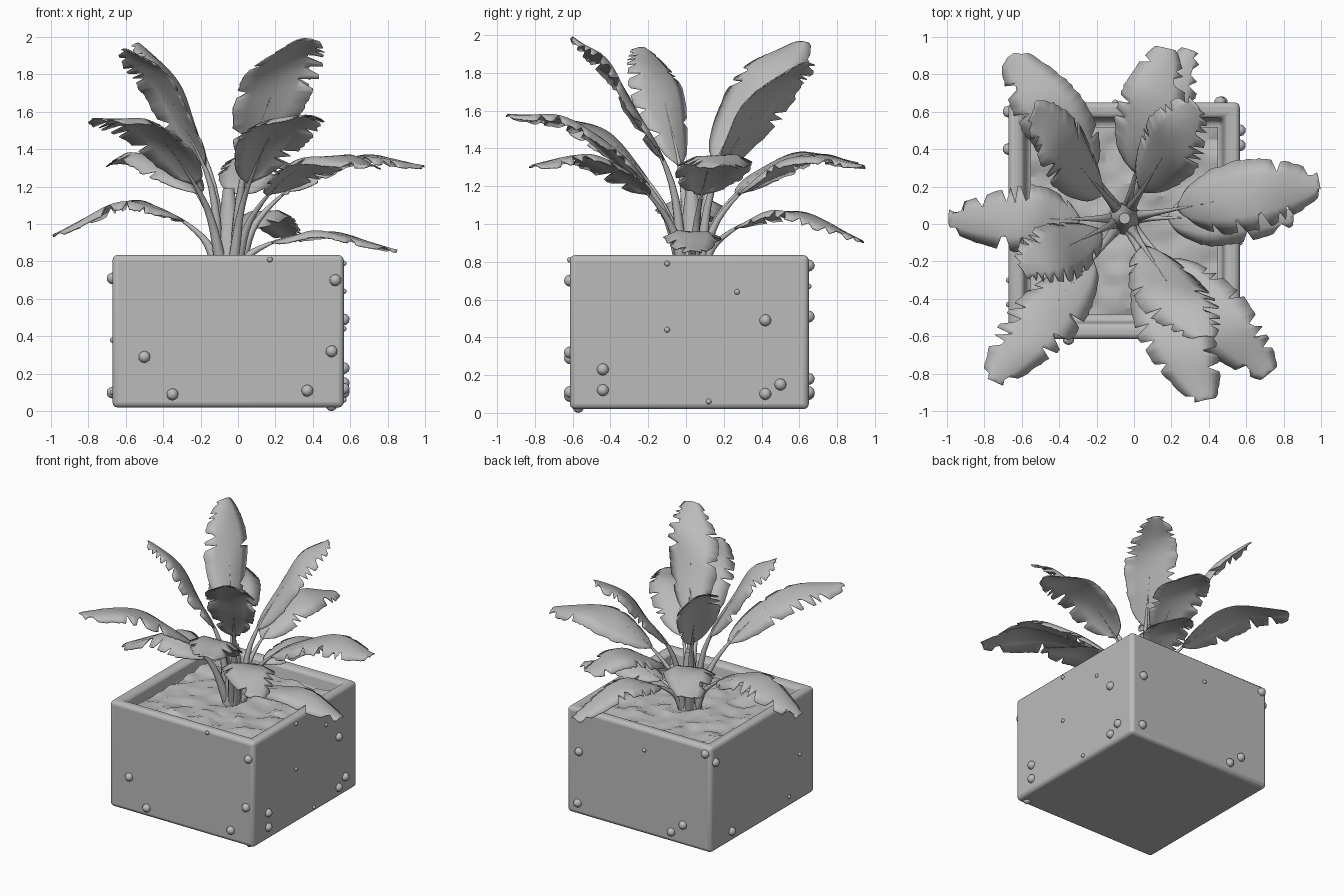
import bpy, bmesh, math, random
from mathutils import Vector, Matrix, noise

random.seed(5)
cube = bpy.data.objects.get("Cube")
if cube:
    bpy.data.objects.remove(cube, do_unlink=True)

clay = bpy.data.materials.new("plain_grey")
clay.use_nodes = True
GREY = (0.5, 0.5, 0.5, 1)
clay.diffuse_color = GREY
clay.node_tree.nodes["Principled BSDF"].inputs["Base Color"].default_value = GREY


def finish(name, bm, angle=40):
    """Turn a bmesh into a smooth shaded object."""
    bmesh.ops.recalc_face_normals(bm, faces=bm.faces)
    mesh = bpy.data.meshes.new(name)
    bm.to_mesh(mesh)
    bm.free()
    ob = bpy.data.objects.new(name, mesh)
    bpy.context.collection.objects.link(ob)
    mesh.materials.append(clay)
    bpy.ops.object.select_all(action='DESELECT')
    ob.select_set(True)
    bpy.context.view_layer.objects.active = ob
    bpy.ops.object.shade_smooth_by_angle(angle=math.radians(angle))
    return ob


# Planter box with a flat rim and a sunken top
X0, X1, Y0, Y1, Z0, Z1 = -0.67, 0.565, -0.615, 0.65, 0.02, 0.835
MIDDLE = Vector(((X0 + X1) / 2, (Y0 + Y1) / 2, 0))
bm = bmesh.new()
bmesh.ops.create_cube(bm, size=1)
for v in bm.verts:
    v.co.x = X1 if v.co.x > 0 else X0
    v.co.y = Y1 if v.co.y > 0 else Y0
    v.co.z = Z1 if v.co.z > 0 else Z0
top = max(bm.faces, key=lambda f: f.calc_center_median().z)
bmesh.ops.inset_region(bm, faces=[top], thickness=0.11)
bmesh.ops.inset_region(bm, faces=[top], thickness=0.03)
for v in top.verts:
    v.co.z -= 0.12
planter = finish("planter_box", bm)
bevel = planter.modifiers.new("soft_edges", 'BEVEL')
bevel.width = 0.028
bevel.segments = 3

# Lumpy soil
bm = bmesh.new()
bmesh.ops.create_grid(bm, x_segments=30, y_segments=30, size=0.5)
for v in bm.verts:
    v.co = v.co + MIDDLE
    v.co.z = 0.76 + 0.03 * noise.noise(v.co * 7) + 0.015 * noise.noise(v.co * 17)
finish("soil", bm, 25)

# Small round knobs on the four walls: position along the wall, height, radius
BIG, SMALL = 0.032, 0.015
KNOBS = {
    "front": [(-0.5, 0.29, BIG), (-0.35, 0.09, BIG), (0.37, 0.11, BIG),
              (0.5, 0.32, BIG), (0.52, 0.7, BIG), (0.17, 0.81, SMALL)],
    "left": [(-0.44, 0.23, BIG), (-0.44, 0.12, BIG), (0.42, 0.49, BIG),
             (0.5, 0.15, BIG), (0.42, 0.1, BIG), (0.12, 0.06, SMALL),
             (0.27, 0.64, SMALL), (-0.1, 0.79, SMALL), (-0.1, 0.44, SMALL)],
    "back": [(0.46, 0.51, BIG), (0.47, 0.11, BIG), (-0.1, 0.67, SMALL),
             (-0.43, 0.18, BIG), (-0.33, 0.1, BIG), (-0.62, 0.78, BIG)],
    "right": [(0.6, 0.71, BIG), (0.4, 0.1, BIG), (-0.43, 0.38, SMALL), (-0.3, 0.1, SMALL)],
}
for wall, spots in KNOBS.items():
    bm = bmesh.new()
    for a, z, r in spots:
        spot = {"front": (a, Y0, z), "back": (a, Y1, z),
                "left": (X1, a, z), "right": (X0, a, z)}[wall]
        made = bmesh.ops.create_icosphere(bm, subdivisions=2, radius=r)["verts"]
        bmesh.ops.translate(bm, verts=made, vec=spot)
    finish(wall + "_knobs", bm)

# Foot lump under one corner
bm = bmesh.new()
lump = bmesh.ops.create_icosphere(bm, subdivisions=2, radius=0.03)["verts"]
bmesh.ops.translate(bm, verts=lump, vec=(0.5, -0.57, 0.03))
finish("foot_lump", bm)

# Plant core
CROWN = Vector((-0.05, 0.03, 0.76))
bm = bmesh.new()
core = bmesh.ops.create_cone(bm, cap_ends=True, segments=12, radius1=0.09,
                             radius2=0.03, depth=0.46)["verts"]
bmesh.ops.translate(bm, verts=core, vec=CROWN + Vector((0, 0, 0.2)))
finish("plant_core", bm)

# Arches: share of the reach, height
ARCHES = {
    "tall": [(0, 0.76), (0.17, 1.22), (0.48, 1.62), (0.73, 1.86), (1, 1.99)],
    "middle": [(0, 0.76), (0.17, 1.1), (0.45, 1.42), (0.72, 1.56), (1, 1.58)],
    "wide": [(0, 0.76), (0.15, 1.02), (0.4, 1.25), (0.7, 1.36), (1, 1.31)],
    "low": [(0, 0.76), (0.15, 0.93), (0.38, 1.08), (0.62, 1.11), (1, 0.94)],
}
# Where the blade begins along each arch
BLADE_START = {"tall": 0.31, "middle": 0.33, "wide": 0.38, "low": 0.37}


def along(points, t):
    """Smooth curve through the points."""
    n = len(points) - 1
    i = min(int(t * n), n - 1)
    u = t * n - i
    b, c = points[i], points[i + 1]
    a = points[i - 1] if i else 2 * b - c
    d = points[i + 2] if i + 2 <= n else 2 * c - b
    return 0.5 * (2 * b + (c - a) * u + (2 * a - 5 * b + 4 * c - d) * u ** 2
                  + (3 * b - a - 3 * c + d) * u ** 3)


def tube(bm, path, radii, sides=8):
    rings = []
    for i, p in enumerate(path):
        t = (path[min(i + 1, len(path) - 1)] - path[max(i - 1, 0)]).normalized()
        u = t.cross(Vector((0, 0, 1))).normalized()
        w = t.cross(u)
        rings.append([bm.verts.new(p + radii[i] * (u * math.cos(k * math.tau / sides)
                                                   + w * math.sin(k * math.tau / sides)))
                      for k in range(sides)])
    for lo, hi in zip(rings, rings[1:]):
        for k in range(sides):
            j = (k + 1) % sides
            bm.faces.new((lo[k], lo[j], hi[j], hi[k]))
    bm.faces.new(rings[-1])


def leaf(name, tip, arch, half_width=0.17, lift=1.0, turn=0):
    """Arching leaf; turn swings the blade's width around the upright axis."""
    flat = Vector((tip[0], tip[1], 0)) - Vector((CROWN.x, CROWN.y, 0))
    out = flat.normalized()
    side = Matrix.Rotation(math.radians(turn), 3, 'Z') @ Vector((-out.y, out.x, 0))
    pts = [Vector((CROWN.x, CROWN.y, 0.76 + (z - 0.76) * lift)) + flat * s
           for s, z in ARCHES[arch]]
    pts[0] += out * 0.055
    start = BLADE_START[arch]

    # Stalk that fades into the blade
    bm = bmesh.new()
    path = [along(pts, i / 20) for i in range(12)]
    tube(bm, path, [0.034 - 0.03 * min(1, i / 9) for i in range(12)])
    finish(name + "_stalk", bm, 60)

    # Blade with a few deep tears, more of them towards the tip
    bm = bmesh.new()
    rows, steps = [], 34
    columns = (-1, -0.55, 0, 0.55, 1)
    for i in range(steps + 1):
        t = i / steps
        width = half_width * math.sin(math.pi * min(1, 0.03 + 0.95 * t ** 0.85)) ** 0.6
        tears = {}
        for s in (-1, 1):
            torn = random.random() < 0.04 + 0.26 * t
            tears[s] = random.uniform(0.5, 0.75) if torn else random.uniform(0.97, 1.04)
        row = []
        for c in columns:
            reach = abs(c)
            if reach == 1:
                reach = tears[int(c)]
            sweep = min(1, start + (1 - start) * (t + 0.035 * reach))
            p = along(pts, sweep)
            ahead = along(pts, min(1, sweep + 0.02)) - along(pts, sweep - 0.02)
            normal = ahead.cross(side).normalized()
            if normal.z < 0:
                normal.negate()
            sign = (c > 0) - (c < 0)
            curl = 0.22 * reach - 0.45 * reach ** 2 + 0.06 * math.sin(9 * t + 2 * sign)
            row.append(bm.verts.new(p + side * sign * reach * width
                                    + normal * curl * width * (1 if c else 0)))
        rows.append(row)
    for lo, hi in zip(rows, rows[1:]):
        for k in range(len(columns) - 1):
            bm.faces.new((lo[k], lo[k + 1], hi[k + 1], hi[k]))
    blade = finish(name + "_blade", bm, 60)
    thick = blade.modifiers.new("thickness", 'SOLIDIFY')
    thick.thickness = 0.006
    thick.offset = 0


leaf("front_left_tall_leaf", (0.37, -0.6), "tall", 0.2, turn=-28)
leaf("back_right_tall_leaf", (-0.54, 0.6), "tall", 0.18, 0.98, 30)
leaf("front_right_tall_leaf", (-0.6, -0.24), "tall", 0.17, 0.955, 12)
leaf("back_left_tall_leaf", (0.33, 0.64), "tall", 0.18, 0.89, -10)
leaf("front_middle_leaf", (0.38, -0.94), "middle", 0.19, turn=-12)
leaf("front_right_middle_leaf", (-0.75, -0.84), "middle", 0.18, 0.98, 15)
leaf("left_wide_leaf", (0.99, 0.22), "wide", 0.19)
leaf("front_left_wide_leaf", (0.72, -0.8), "wide", 0.18, turn=-5)
leaf("back_right_wide_leaf", (-0.66, 0.9), "wide", 0.18, 1.02)
leaf("back_wide_leaf", (0.17, 0.94), "wide", 0.18)
leaf("right_low_leaf", (-0.99, 0.02), "low", 0.18)
leaf("left_low_leaf", (0.85, 0.04), "low", 0.15, 0.55)
leaf("back_low_leaf", (0.3, 0.93), "low", 0.15, 0.85)
